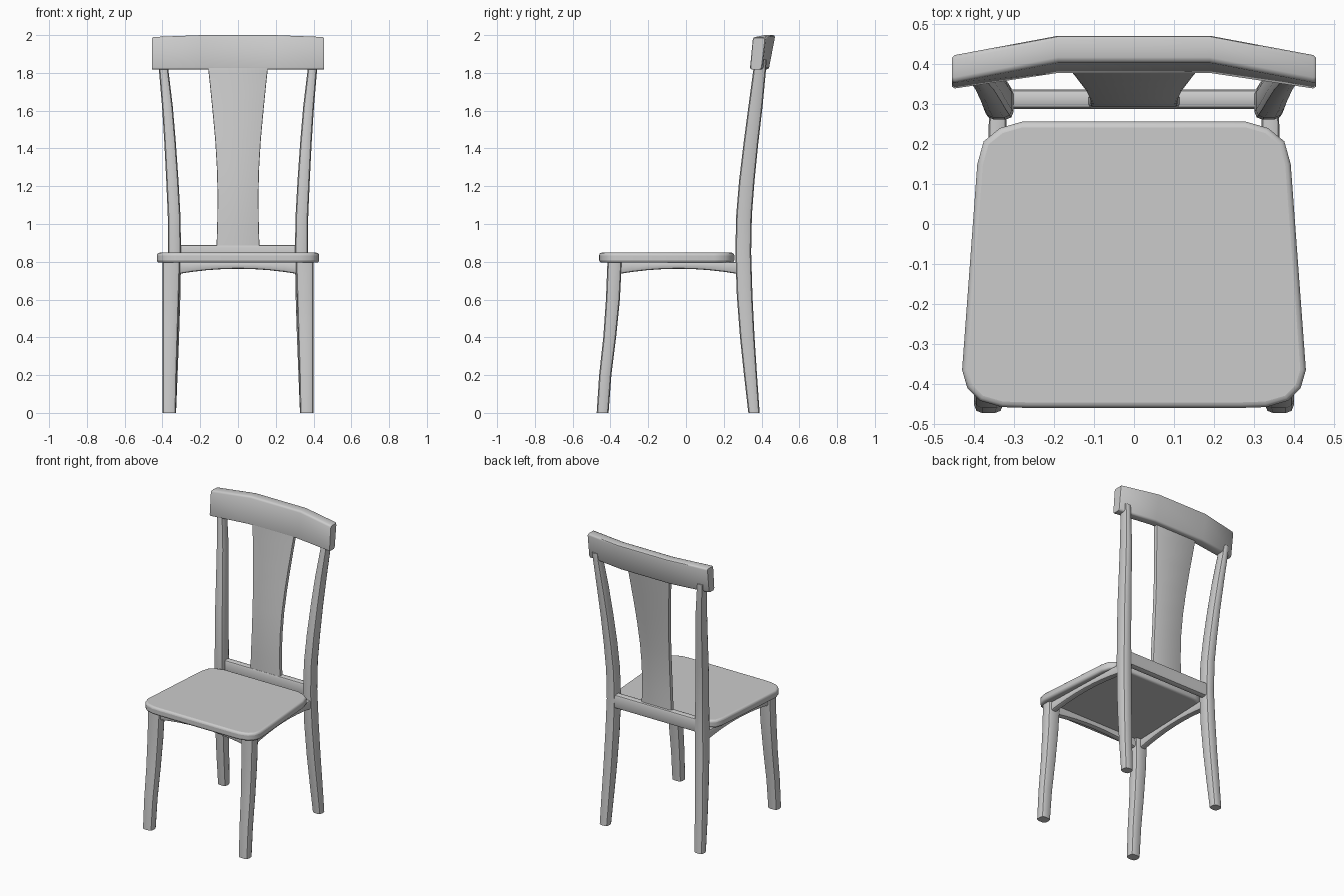
import bpy, bmesh
from mathutils import Vector

if "Cube" in bpy.data.objects:
    bpy.data.objects.remove(bpy.data.objects["Cube"])


def finish(name, bm):
    bmesh.ops.recalc_face_normals(bm, faces=bm.faces)
    me = bpy.data.meshes.new(name)
    bm.to_mesh(me)
    bm.free()
    ob = bpy.data.objects.new(name, me)
    bpy.context.collection.objects.link(ob)
    bpy.ops.object.select_all(action='DESELECT')
    bpy.context.view_layer.objects.active = ob
    ob.select_set(True)
    bpy.ops.object.shade_smooth_by_angle(angle=0.7)
    return ob


def rounded(corners, r):
    """Four corners -> ring with two-step rounded corners."""
    pts = [Vector(c) for c in corners]
    ring = []
    for i, p in enumerate(pts):
        a = (pts[i - 1] - p).normalized() * r
        b = (pts[(i + 1) % 4] - p).normalized() * r
        ring += [p + a, p + (a + b) * 0.29, p + b]
    return ring


def loft(name, sections, r):
    """Skin a run of four-cornered sections, with capped ends."""
    bm = bmesh.new()
    rings = [[bm.verts.new(p) for p in rounded(s, r)] for s in sections]
    n = len(rings[0])
    for A, B in zip(rings, rings[1:]):
        for i in range(n):
            j = (i + 1) % n
            bm.faces.new((A[i], A[j], B[j], B[i]))
    bm.faces.new(rings[0])
    bm.faces.new(rings[-1])
    return finish(name, bm)


def flat(x0, x1, y0, y1, z):
    return [(x0, y0, z), (x1, y0, z), (x1, y1, z), (x0, y1, z)]


# seat: tapered outline with rounded corners
half = [(0.27, -0.46), (0.33, -0.458), (0.385, -0.442), (0.417, -0.41), (0.43, -0.365),
        (0.392, 0.15), (0.376, 0.207), (0.335, 0.24), (0.28, 0.256)]
outline = half + [(-x, y) for x, y in reversed(half)]
bm = bmesh.new()
base = bm.faces.new([bm.verts.new((x, y, 0.795)) for x, y in outline])
ext = bmesh.ops.extrude_face_region(bm, geom=[base])
bmesh.ops.translate(bm, vec=(0, 0, 0.053),
                    verts=[v for v in ext['geom'] if isinstance(v, bmesh.types.BMVert)])
seat = finish("seat", bm)
bev = seat.modifiers.new("soft_edge", 'BEVEL')
bev.width, bev.segments, bev.limit_method, bev.angle_limit = 0.014, 3, 'ANGLE', 1.0

# legs, posts and side aprons: x0, x1, y0, y1, z for the right side
front = [(0.328, 0.40, -0.473, -0.410, 0.0), (0.324, 0.40, -0.460, -0.395, 0.2),
         (0.318, 0.40, -0.438, -0.370, 0.4), (0.312, 0.40, -0.424, -0.350, 0.6),
         (0.306, 0.40, -0.416, -0.340, 0.80)]
post = [(0.328, 0.392, 0.330, 0.390, 0.0), (0.320, 0.388, 0.307, 0.376, 0.2),
        (0.312, 0.382, 0.286, 0.363, 0.4), (0.305, 0.376, 0.269, 0.352, 0.62),
        (0.301, 0.370, 0.261, 0.345, 0.85), (0.305, 0.372, 0.266, 0.349, 1.05),
        (0.315, 0.380, 0.281, 0.363, 1.23), (0.329, 0.390, 0.305, 0.383, 1.43),
        (0.345, 0.402, 0.330, 0.405, 1.62), (0.369, 0.419, 0.357, 0.424, 1.82),
        (0.374, 0.424, 0.362, 0.426, 1.87)]


def arch(t):
    """Underside height of an apron, t from -1 to 1."""
    return 0.763 - 0.03 * t * t


for side, s in (("right", 1), ("left", -1)):
    for name, rows in (("front_leg", front), ("back_post", post)):
        loft(f"{name}_{side}", [flat(s * a, s * b, c, d, z) for a, b, c, d, z in rows], 0.02)
    secs = []
    for i in range(9):
        t = i / 4 - 1
        y, x, b = -0.04 + 0.33 * t, s * (0.351 - 0.011 * t), arch(t)
        secs.append([(x - 0.022, y, b), (x + 0.022, y, b), (x + 0.022, y, 0.80), (x - 0.022, y, 0.80)])
    loft(f"side_apron_{side}", secs, 0.012)

# front apron
secs = []
for i in range(9):
    t = i / 4 - 1
    x, b = 0.33 * t, arch(t)
    secs.append([(x, -0.40, b), (x, -0.356, b), (x, -0.356, 0.80), (x, -0.40, 0.80)])
loft("front_apron", secs, 0.012)

# lower back rail between the posts
loft("lower_back_rail", [[(x, 0.288, 0.795), (x, 0.337, 0.795), (x, 0.337, 0.89), (x, 0.288, 0.89)]
                         for x in (-0.33, 0.33)], 0.015)

# back splat: half width, front y, z
splat = [(0.114, 0.293, 0.87), (0.110, 0.294, 1.0), (0.108, 0.301, 1.15), (0.112, 0.314, 1.3),
         (0.121, 0.332, 1.45), (0.135, 0.350, 1.6), (0.150, 0.370, 1.75), (0.162, 0.383, 1.86)]
loft("back_splat", [flat(-w, w, y, y + 0.03, z) for w, y, z in splat], 0.006)

# crest rail: x, front y at bottom and top, back y at bottom and top, top z
half_rail = [(0.455, 0.342, 0.356, 0.398, 0.418, 1.985), (0.448, 0.338, 0.355, 0.404, 0.424, 1.99),
             (0.19, 0.376, 0.405, 0.438, 0.473, 2.0)]
rail = [(-x, *rest) for x, *rest in half_rail] + half_rail[::-1]
loft("crest_rail", [[(x, fb, 1.818), (x, bb, 1.818), (x, bt, zt), (x, ft, zt)]
                    for x, fb, ft, bb, bt, zt in rail], 0.012)
